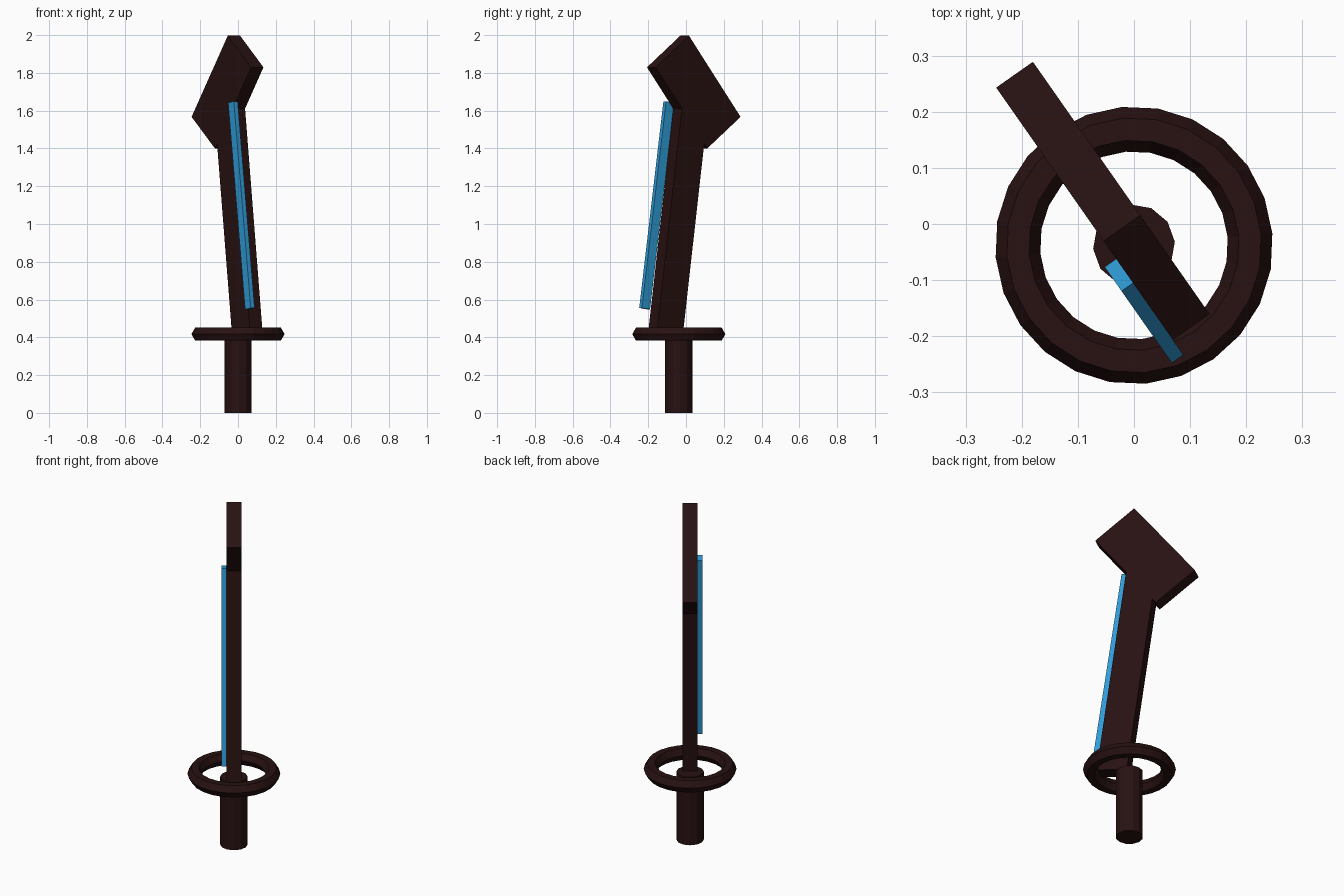
import bpy, bmesh, math
from mathutils import Vector

if "Cube" in bpy.data.objects:
    bpy.data.objects.remove(bpy.data.objects["Cube"])

TURN = math.radians(-55)          # direction of the weapon's flat plane
CY = -0.038                       # grip axis offset in y
U = Vector((math.cos(TURN), math.sin(TURN), 0))
V = Vector((U.y, -U.x, 0))        # plate normal, towards the glowing strip side


def material(name, rgb):
    m = bpy.data.materials.new(name)
    m.diffuse_color = (*rgb, 1)
    m.use_nodes = True
    m.node_tree.nodes["Principled BSDF"].inputs["Base Color"].default_value = m.diffuse_color
    return m


brown = material("dark brown", (0.021, 0.0056, 0.0056))
blue = material("bright blue", (0.03, 0.33, 0.68))


def finish(name, bm, mat):
    bmesh.ops.recalc_face_normals(bm, faces=bm.faces)
    me = bpy.data.meshes.new(name)
    bm.to_mesh(me)
    bm.free()
    me.materials.append(mat)
    ob = bpy.data.objects.new(name, me)
    bpy.context.collection.objects.link(ob)
    return ob


def plate(name, start, angle, width, length, v0, v1, mat):
    """Tilted box: lower corner (u, z), leaning by angle, between depths v0 and v1."""
    across = Vector((math.cos(angle), math.sin(angle)))
    along = Vector((-math.sin(angle), math.cos(angle)))
    s = Vector(start)
    pts = [s, s + across * width, s + across * width + along * length, s + along * length]
    bm = bmesh.new()
    rings = [[bm.verts.new(U * p.x + V * v + Vector((0, CY, p.y))) for p in pts]
             for v in (v0, v1)]
    for r in rings:
        bm.faces.new(r)
    for i in range(4):
        j = (i + 1) % 4
        bm.faces.new((rings[0][i], rings[0][j], rings[1][j], rings[1][i]))
    return finish(name, bm, mat)


# Grip: 12-sided cylinder
bm = bmesh.new()
bmesh.ops.create_cone(bm, cap_ends=True, segments=12, radius1=0.073, radius2=0.073, depth=0.4)
grip = finish("grip", bm, brown)
grip.location = (0, CY, 0.2)
grip.rotation_euler.z = math.radians(5)

# Ring guard: 24 x 6 torus
bpy.ops.mesh.primitive_torus_add(major_segments=24, minor_segments=6, major_radius=0.2075,
                                 minor_radius=0.04, location=(0, CY, 0.417),
                                 rotation=(0, 0, math.radians(5)))
guard = bpy.context.object
guard.name = "ring_guard"
guard.data.materials.append(brown)

# Leaning shaft, tilted head block and blue strip along the shaft edge
lean = math.atan(0.1365)
plate("shaft", (0.0045, 0.395), lean, 0.168, 1.25, -0.04, 0.04, brown)
plate("head", (-0.156, 1.40), math.atan2(0.43, 0.334), 0.544, 0.2725, -0.04, 0.04, brown)
plate("edge_strip", (0.158, 0.548), math.atan(0.143), 0.053, 1.105, 0.04, 0.065, blue)
